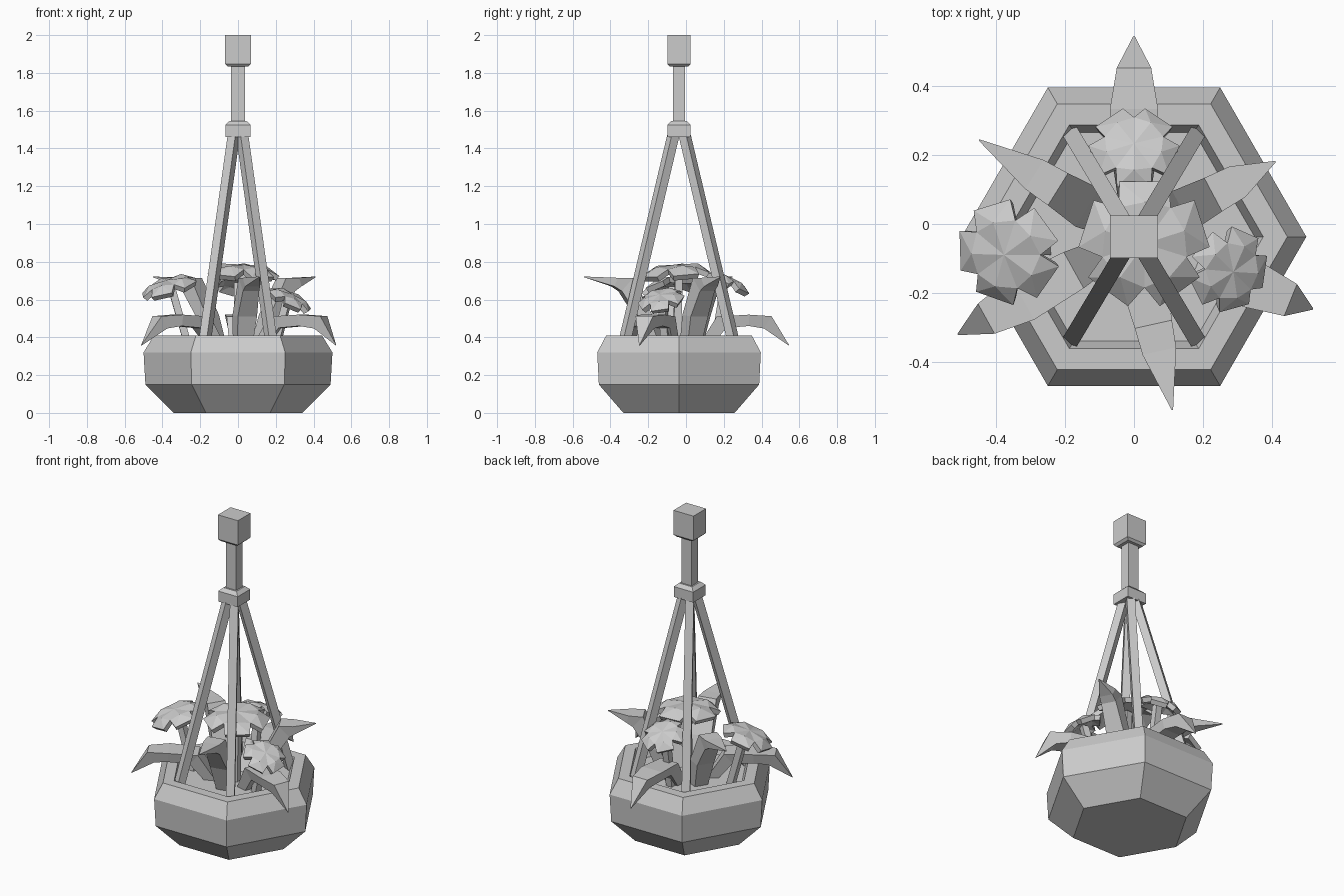
import bpy, bmesh
from math import cos, sin, pi, radians
from mathutils import Vector, Matrix

if "Cube" in bpy.data.objects:
    bpy.data.objects.remove(bpy.data.objects["Cube"])

C = Vector((0, -0.037, 0))  # axis of the pot


def make(name, verts, faces):
    me = bpy.data.meshes.new(name)
    me.from_pydata([tuple(v) for v in verts], [], faces)
    bm = bmesh.new()
    bm.from_mesh(me)
    bmesh.ops.recalc_face_normals(bm, faces=bm.faces)
    bm.to_mesh(me)
    bm.free()
    ob = bpy.data.objects.new(name, me)
    bpy.context.collection.objects.link(ob)
    return ob


def loft(name, rings):
    """Skin equal-length rings and cap both ends."""
    n = len(rings[0])
    verts = [v for r in rings for v in r]
    faces = [(k*n+i, k*n+(i+1) % n, (k+1)*n+(i+1) % n, (k+1)*n+i)
             for k in range(len(rings)-1) for i in range(n)]
    last = (len(rings)-1)*n
    faces += [tuple(range(n)), tuple(range(last, last+n))]
    return make(name, verts, faces)


def hexagon(r, z):
    return [C + Vector((r*cos(i*pi/3), r*sin(i*pi/3), z)) for i in range(6)]


def rect(hx, hy, z):
    return [C + Vector((sx*hx, sy*hy, z)) for sx, sy in ((-1, -1), (1, -1), (1, 1), (-1, 1))]


def bar(name, a, b, w):
    """Square bar between two points, ends cut level."""
    a, b = Vector(a), Vector(b)
    d = Vector((b.x-a.x, b.y-a.y, 0))
    d = d.normalized() if d.length > 1e-4 else Vector((1, 0, 0))
    s = Vector((-d.y, d.x, 0))
    return loft(name, [[p + (d*i + s*j)*w/2 for i, j in ((-1, -1), (1, -1), (1, 1), (-1, 1))]
                       for p in (a, b)])


# Pot with rim, hollow and soil
loft("pot", [hexagon(r, z) for r, z in
             ((0.34, 0), (0.49, 0.15), (0.5, 0.32), (0.445, 0.41), (0.375, 0.41), (0.35, 0.35))])

# Hanger pole, collar and top block
loft("collar", [rect(.067, .062, 1.46), rect(.067, .062, 1.525), rect(.045, .042, 1.545)])
loft("pole", [rect(.036, .032, 1.54), rect(.036, .032, 1.84)])
loft("top_block", [rect(.055, .05, 1.835), rect(.069, .062, 1.848), rect(.069, .062, 2.0)])

# Four ropes
for sx in (-1, 1):
    for sy in (-1, 1):
        bar("rope", C + Vector((sx*.18, sy*.295, .35)), C + Vector((sx*.022, sy*.03, 1.47)), .048)


def leaf(name, ang, stations):
    """Stations: (radius, z, width, thickness offset r, offset z)."""
    a = radians(ang)
    d, s = Vector((cos(a), sin(a), 0)), Vector((-sin(a), cos(a), 0))
    rings = []
    for r, z, w, tr, tz in stations:
        top = C + d*r + Vector((0, 0, z))
        low = top + d*tr + Vector((0, 0, tz))
        rings.append([top - s*w/2, top + s*w/2, low + s*w*.4, low - s*w*.4])
    return loft(name, rings)


# Upright leaves and drooping leaves
for ang, tip in ((-77.5, .515), (28, .465), (148, .53)):
    leaf("upright_leaf", ang, ((.10, .35, .10, .07, 0), (.16, .52, .13, .07, -.01),
                               (.26, .715, .11, .06, -.07), (.34, .715, .10, .02, -.045),
                               (tip, .722, .004, 0, -.004)))
for ang, tip in ((90, .582), (-22, .56), (209, .585)):
    leaf("drooping_leaf", ang, ((.10, .35, .09, .07, 0), (.20, .51, .12, .05, -.06),
                                (.37, .52, .14, 0, -.06), (.49, .512, .10, -.04, -.065),
                                (tip, .36, .004, 0, -.004)))


def flower(pos, R, tilt_dir, tilt, spin):
    """Five-petal shallow dome, tilted outward, on a stem."""
    h = R*.22
    t = Vector((cos(radians(tilt_dir)), sin(radians(tilt_dir)), 0))
    rot = Matrix.Rotation(radians(tilt), 3, Vector((0, 0, 1)).cross(t))
    verts, faces = [Vector((0, 0, h*.7))], []
    for i in range(5):
        for da, r, z in ((0, .66, .3), (14, .98, -.5), (58, .98, -.5), (36, .62, .65)):
            a = radians(spin + i*72 + da)
            verts.append(Vector((r*R*cos(a), r*R*sin(a), z*h)))
    for i in range(5):
        k, n = 1 + i*4, 1 + ((i+1) % 5)*4
        faces += [(0, k, k+3), (0, k+3, n), (k, k+1, k+3), (k+1, k+2, k+3), (k+2, n, k+3)]
    P = Vector(pos)
    ob = make("flower", [P + rot @ v for v in verts], faces)
    m = ob.modifiers.new("thickness", 'SOLIDIFY')
    m.thickness, m.offset = .03, -1
    bar("flower_stem", (P.x*.7, C.y + (P.y - C.y)*.7, .34), P - t*.02 - Vector((0, 0, .01)), .04)


flower((0.0, .225, .70), .135, 90, 25, 18)
flower((-.37, -.085, .68), .16, 215, 20, 0)
flower((.28, -.135, .61), .13, -25, 28, 30)
flower((.03, -.055, .755), .195, -60, 5, 54)
